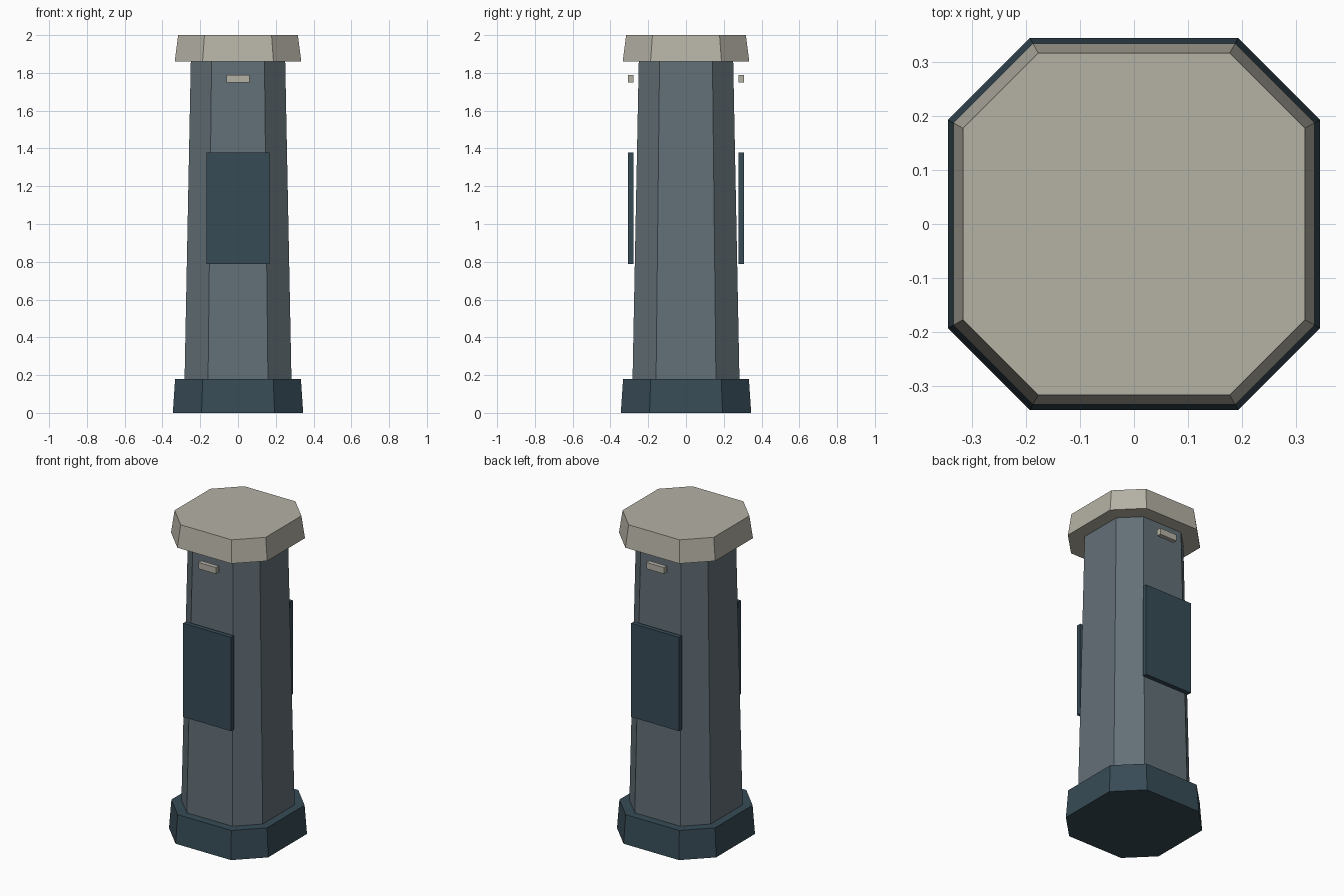
import bpy
import bmesh

cube = bpy.data.objects.get("Cube")
if cube:
    bpy.data.objects.remove(cube, do_unlink=True)


def srgb(hex_code):
    vals = [int(hex_code[i:i + 2], 16) / 255 for i in (0, 2, 4)]
    return [v / 12.92 if v <= 0.04045 else ((v + 0.055) / 1.055) ** 2.4 for v in vals] + [1.0]


def material(name, hex_code):
    mat = bpy.data.materials.new(name)
    mat.use_nodes = True
    mat.diffuse_color = srgb(hex_code)
    mat.node_tree.nodes["Principled BSDF"].inputs["Base Color"].default_value = srgb(hex_code)
    return mat


stone = material("pale stone", "B5B2A5")
slate = material("grey slate", "637077")
navy = material("dark blue grey", "374B56")


def finish(name, bm, mat):
    bmesh.ops.recalc_face_normals(bm, faces=bm.faces)
    mesh = bpy.data.meshes.new(name)
    bm.to_mesh(mesh)
    bm.free()
    mesh.materials.append(mat)
    obj = bpy.data.objects.new(name, mesh)
    bpy.context.collection.objects.link(obj)
    return obj


def octagon_frustum(name, z0, z1, r0, r1, mat, corner=0.56):
    """Tapered column whose section is a square with cut corners."""
    bm = bmesh.new()
    rings = []
    for z, r in ((z0, r0), (z1, r1)):
        c = r * corner
        outline = [(r, -c), (r, c), (c, r), (-c, r), (-r, c), (-r, -c), (-c, -r), (c, -r)]
        rings.append([bm.verts.new((x, y, z)) for x, y in outline])
    low, high = rings
    bm.faces.new(low[::-1])
    bm.faces.new(high)
    for i in range(len(low)):
        j = (i + 1) % len(low)
        bm.faces.new((low[i], low[j], high[j], high[i]))
    return finish(name, bm, mat)


def box(name, centre, size, mat):
    bm = bmesh.new()
    bmesh.ops.create_cube(bm, size=1)
    bmesh.ops.scale(bm, vec=size, verts=bm.verts)
    bmesh.ops.translate(bm, vec=centre, verts=bm.verts)
    return finish(name, bm, mat)


# Column: flared foot, tapering shaft, overhanging cap
octagon_frustum("base", 0, 0.18, 0.345, 0.333, navy)
octagon_frustum("shaft", 0.18, 1.86, 0.283, 0.25, slate)
octagon_frustum("cap", 1.86, 2.0, 0.335, 0.317, stone)

# Panels and small bars standing just off the front and back
for side, sign in (("front", -1), ("back", 1)):
    y = sign * 0.292
    box(side + "_panel", (0, y, 1.084), (0.334, 0.028, 0.59), navy)
    box(side + "_bar", (0, y, 1.77), (0.122, 0.028, 0.04), stone)
